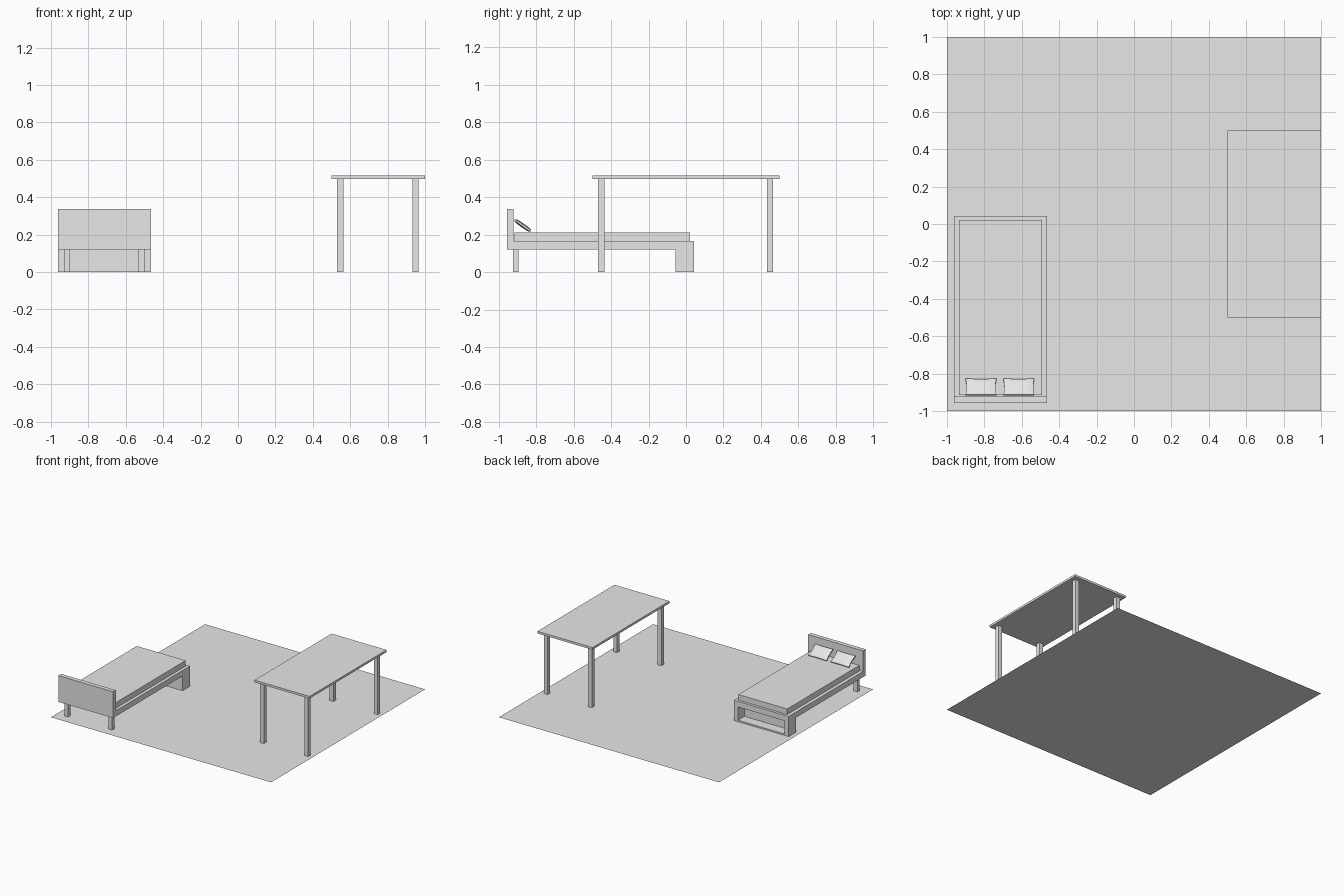
import bpy, bmesh, math
from mathutils import Matrix, Vector

cube = bpy.data.objects.get("Cube")
if cube:
    bpy.data.objects.remove(cube, do_unlink=True)

grey = bpy.data.materials.new("plain grey")
grey.use_nodes = True
grey.diffuse_color = (0.8, 0.8, 0.8, 1)
grey.node_tree.nodes["Principled BSDF"].inputs["Base Color"].default_value = (0.8, 0.8, 0.8, 1)


def finish(name, bm):
    mesh = bpy.data.meshes.new(name)
    bm.to_mesh(mesh)
    bm.free()
    mesh.materials.append(grey)
    obj = bpy.data.objects.new(name, mesh)
    bpy.context.collection.objects.link(obj)
    return obj


def box(name, xs, ys, zs):
    bm = bmesh.new()
    bmesh.ops.create_cube(bm, size=1)
    for v in bm.verts:
        v.co = [(a + b) / 2 + c * (b - a) for c, (a, b) in zip(v.co, (xs, ys, zs))]
    return finish(name, bm)


def pillow(name, centre, width, length, thickness, tilt):
    """Flat cushion: puffed in the middle, with sides drawn in between the corners."""
    bm = bmesh.new()
    bmesh.ops.create_cube(bm, size=2)
    bmesh.ops.subdivide_edges(bm, edges=bm.edges[:], cuts=7, use_grid_fill=True)
    for v in bm.verts:
        x, y, z = v.co
        puff = 0.4 + 0.6 * math.sqrt((1 - x ** 4) * (1 - y ** 4))
        v.co = (x * width / 2 * (0.94 + 0.06 * y * y),
                y * length / 2 * (0.96 + 0.04 * x * x),
                z * thickness / 2 * puff)
    bm.transform(Matrix.Translation(Vector(centre)) @ Matrix.Rotation(tilt, 4, "X"))
    obj = finish(name, bm)
    bpy.ops.object.select_all(action="DESELECT")
    obj.select_set(True)
    bpy.context.view_layer.objects.active = obj
    bpy.ops.object.shade_smooth_by_angle(angle=math.radians(35))
    return obj


# Floor: a single sheet
bm = bmesh.new()
bmesh.ops.create_grid(bm, x_segments=1, y_segments=1, size=1)
finish("floor", bm)

# Table
box("table_top", (0.5, 1), (-0.5, 0.5), (0.497, 0.515))
for side, x in (("right", 0.547), ("left", 0.949)):
    for end, y in (("front", -0.453), ("back", 0.449)):
        box(f"table_{end}_{side}_leg", (x - 0.017, x + 0.017), (y - 0.017, y + 0.017), (0, 0.497))

# Bed frame, headboard and mattress
bed_x = (-0.963, -0.465)
box("bed_frame", bed_x, (-0.922, 0.043), (0.12, 0.166))
box("headboard", bed_x, (-0.957, -0.922), (0.12, 0.336))
box("mattress", (-0.935, -0.491), (-0.915, 0.022), (0.166, 0.212))
for side, x in (("right", -0.914), ("left", -0.514)):
    box(f"bed_{side}_leg", (x - 0.017, x + 0.017), (-0.925, -0.895), (0, 0.12))

# Foot end: storage box open towards the back
foot_y = (-0.055, 0.043)
box("foot_right_side", (bed_x[0], bed_x[0] + 0.037), foot_y, (0, 0.12))
box("foot_left_side", (bed_x[1] - 0.037, bed_x[1]), foot_y, (0, 0.12))
box("foot_inner_panel", (bed_x[0] + 0.037, bed_x[1] - 0.037), (-0.055, -0.04), (0, 0.12))
box("foot_shelf", (bed_x[0] + 0.037, bed_x[1] - 0.037), (-0.04, 0.043), (0, 0.012))

# Pillows leaning on the headboard
for side, x in (("right", -0.818), ("left", -0.616)):
    pillow(f"{side}_pillow", (x, -0.872, 0.249), 0.165, 0.106, 0.022, math.radians(-35))
